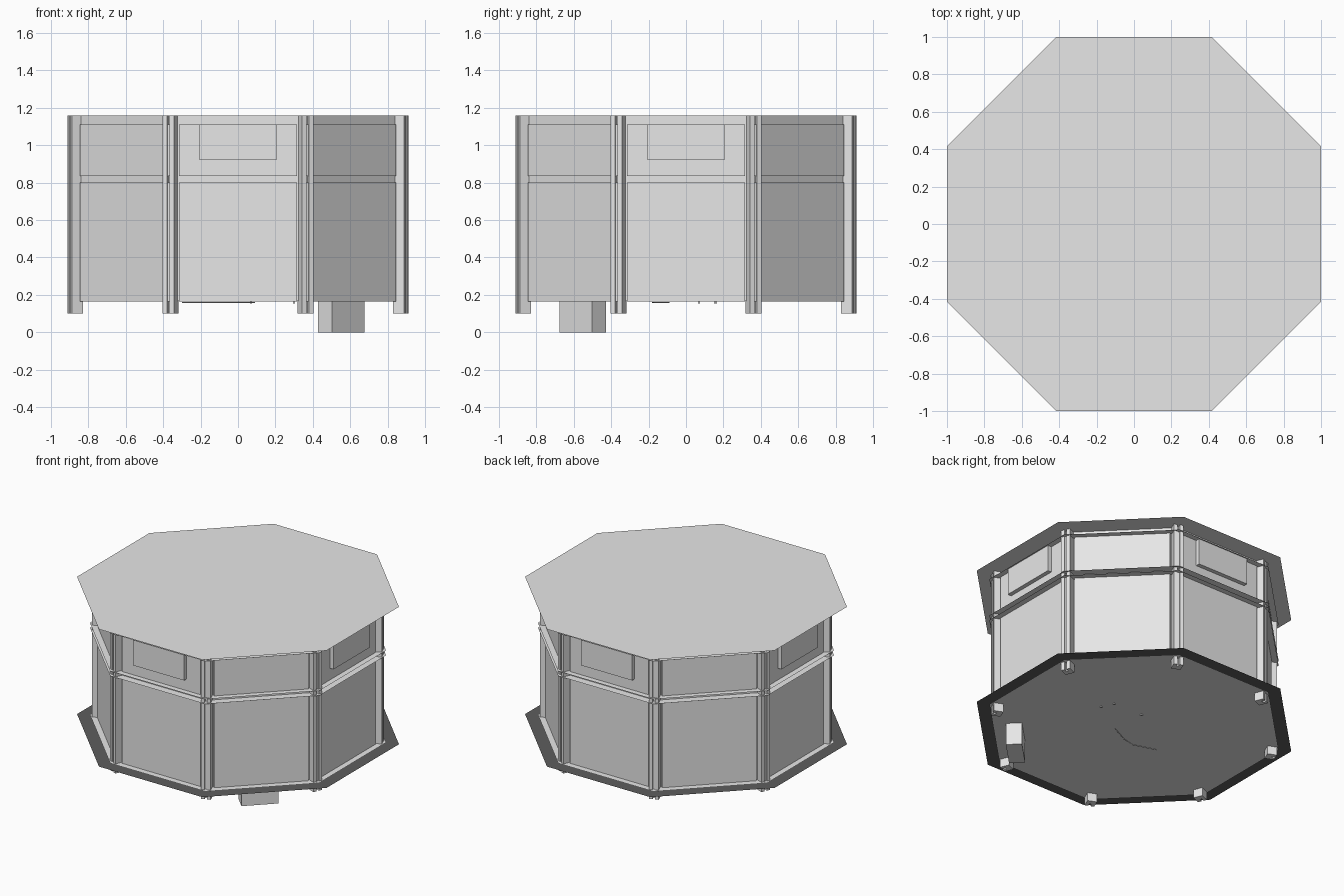
import bpy, bmesh, math
from mathutils import Matrix, Vector

cube = bpy.data.objects.get("Cube")
if cube:
    bpy.data.objects.remove(cube, do_unlink=True)


def make_material(name, value):
    mat = bpy.data.materials.new(name)
    mat.use_nodes = True
    colour = (value, value, value, 1)
    mat.diffuse_color = colour
    mat.node_tree.nodes["Principled BSDF"].inputs["Base Color"].default_value = colour
    return mat


light = make_material("light_grey", 0.8)
dark = make_material("dark_grey", 0.11)

FLOOR, TOP = 0.165, 1.16
LOWER, UPPER = (FLOOR, 0.80), (0.835, 1.11)
STEP = math.pi / 4


def finish(name, bm, mat):
    bmesh.ops.recalc_face_normals(bm, faces=bm.faces)
    mesh = bpy.data.meshes.new(name)
    bm.to_mesh(mesh)
    bm.free()
    mesh.materials.append(mat)
    obj = bpy.data.objects.new(name, mesh)
    bpy.context.collection.objects.link(obj)
    return obj


def extrude_profile(bm, points, z0, z1):
    """Raise a flat outline from z0 to z1; equal heights leave a sheet."""
    face = bm.faces.new([bm.verts.new((x, y, z0)) for x, y in points])
    if z1 > z0:
        new = bmesh.ops.extrude_face_region(bm, geom=[face])["geom"]
        verts = [g for g in new if isinstance(g, bmesh.types.BMVert)]
        bmesh.ops.translate(bm, verts=verts, vec=(0, 0, z1 - z0))
        if face.is_valid and len(bm.faces) == len(points) + 1:
            bm.faces.new(face.verts)


def octagon(apothem):
    r = apothem / math.cos(STEP / 2)
    return [(r * math.cos(STEP * (i + 0.5)), r * math.sin(STEP * (i + 0.5))) for i in range(8)]


def octagon_part(name, apothem, z0, z1, mat=light):
    bm = bmesh.new()
    extrude_profile(bm, octagon(apothem), z0, z1)
    return finish(name, bm, mat)


def block(name, angle, inner, outer, width, z0, z1):
    """Box lying between two distances from the centre, facing an angle."""
    bm = bmesh.new()
    size = Vector((outer - inner, width, z1 - z0))
    centre = Vector(((inner + outer) / 2, 0, (z0 + z1) / 2))
    bmesh.ops.create_cube(bm, size=1, matrix=Matrix.Rotation(angle, 4, "Z")
                          @ Matrix.Translation(centre) @ Matrix.Diagonal(size).to_4x4())
    return finish(name, bm, light)


# Flat sheets and inner wall
octagon_part("top_sheet", 1.0, TOP, TOP)
octagon_part("base_sheet", 1.0, FLOOR, FLOOR, dark)
octagon_part("floor_upper_sheet", 0.92, FLOOR + 0.005, FLOOR + 0.005)
octagon_part("floor_lower_sheet", 0.92, FLOOR - 0.005, FLOOR - 0.005)
octagon_part("inner_wall", 0.865, FLOOR + 0.002, TOP - 0.002)
for i, z in enumerate((LOWER[1], UPPER[0], UPPER[1])):
    octagon_part(f"ledge_{i + 1}", 0.92, z, z)

# Wall panels, with a raised box on every second side
for i in range(8):
    angle = i * STEP
    block(f"lower_panel_{i + 1}", angle, 0.85, 0.88, 0.63, *LOWER)
    block(f"upper_panel_{i + 1}", angle, 0.85, 0.88, 0.63, *UPPER)
    if i % 2 == 0:
        block(f"wall_box_{i + 1}", angle, 0.86, 0.91, 0.41, 0.92, UPPER[1])

# Corner posts with an outer groove and filler strips between the ledges
H, G = 0.0325, 0.008
post_outline = [(-H, -H), (H, -H), (H, -G), (H - 0.025, -G),
                (H - 0.025, G), (H, G), (H, H), (-H, H)]
POST = 0.942
for i in range(8):
    angle = (i + 0.5) * STEP
    bm = bmesh.new()
    extrude_profile(bm, post_outline, 0.10, TOP - 0.001)
    bm.transform(Matrix.Rotation(angle, 4, "Z") @ Matrix.Translation((POST, 0, 0)))
    finish(f"corner_post_{i + 1}", bm, light)
    for label, span in (("lower", LOWER), ("upper", UPPER)):
        block(f"{label}_post_strip_{i + 1}", angle, POST, POST + H - 0.008, 2 * G, *span)

# Single support block under the front left side
block("support_block", -STEP, 0.728, 0.834, 0.247, 0, FLOOR)

# Thin wire and small pegs under the floor
curve = bpy.data.curves.new("floor_wire", "CURVE")
curve.dimensions = "3D"
curve.bevel_depth = 0.003
curve.bevel_resolution = 0
spline = curve.splines.new("POLY")
path = [(0.09, -0.09), (-0.05, -0.16), (-0.14, -0.18), (-0.3, -0.13)]
spline.points.add(len(path) - 1)
for point, (x, y) in zip(spline.points, path):
    point.co = (x, y, FLOOR - 0.006, 1)
curve.materials.append(light)
bpy.context.collection.objects.link(bpy.data.objects.new("floor_wire", curve))
for x, y in ((0.34, 0.07), (0.3, 0.155), (0.07, 0.16)):
    bm = bmesh.new()
    bmesh.ops.create_cube(bm, size=0.012, matrix=Matrix.Translation((x, y, FLOOR - 0.006)))
    finish("floor_peg", bm, light)
